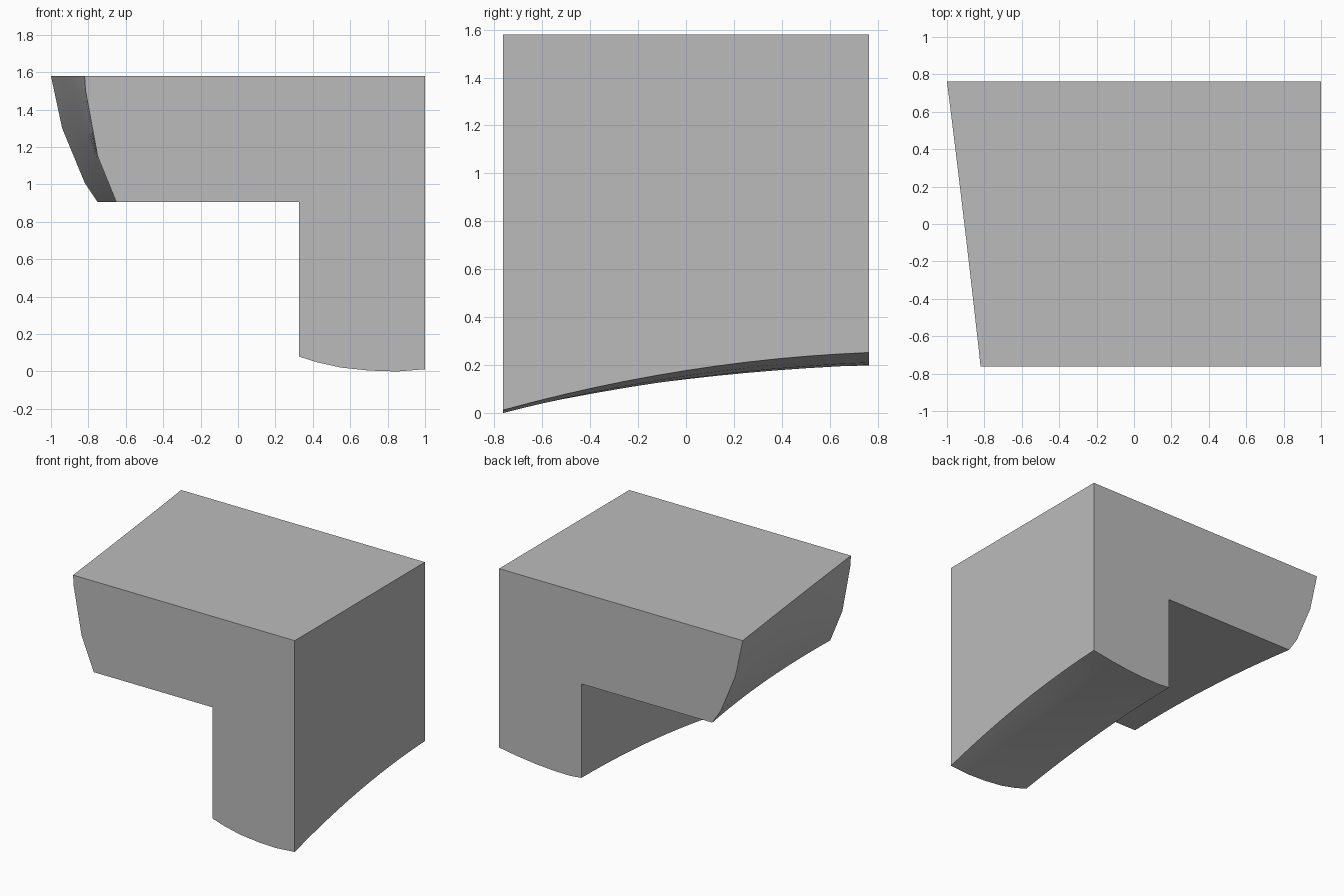
import bpy
import bmesh
import math

cube = bpy.data.objects.get("Cube")
if cube:
    bpy.data.objects.remove(cube, do_unlink=True)

TOP, LEDGE, LEG_IN, SIDE, HALF = 1.58, 0.905, 0.325, 1.0, 0.763
STEPS = 12

# Curved outer edge: height, x at front, x at back, bow at the middle
edge_rows = [(TOP, -0.82, -1.0, 0.003), (1.5, -0.815, -0.983, 0.008),
             (1.3, -0.778, -0.94, 0.02), (1.15, -0.75, -0.878, 0.03),
             (1.01, -0.693, -0.82, 0.035), (LEDGE, -0.65, -0.75, 0.038)]

# Curved underside of the leg: x, height at front, height at back, bow
foot_rows = [(LEG_IN, 0.08, 0.207, 0.03), (0.42, 0.05, 0.198, 0.03),
             (0.55, 0.021, 0.2, 0.03), (0.7, 0.005, 0.21, 0.035),
             (0.85, 0.0, 0.228, 0.04), (SIDE, 0.012, 0.252, 0.045)]


def bowed(front, back, bow, t):
    return front + (back - front) * t + 4 * bow * t * (1 - t)


def section(t):
    """Outline of the block at depth t, from front (0) to back (1)."""
    outline = [(bowed(f, b, s, t), z) for z, f, b, s in edge_rows]
    outline.append((LEG_IN, LEDGE))
    outline += [(x, bowed(f, b, s, t)) for x, f, b, s in foot_rows]
    outline.append((SIDE, TOP))
    return outline


# Single grey finish
grey = bpy.data.materials.new("plain_grey")
grey.use_nodes = True
colour = (0.5, 0.5, 0.5, 1)
grey.diffuse_color = colour
grey.node_tree.nodes["Principled BSDF"].inputs["Base Color"].default_value = colour

# Loft the sections into one closed block
bm = bmesh.new()
rings = []
for i in range(STEPS + 1):
    t = i / STEPS
    y = HALF * (2 * t - 1)
    rings.append([bm.verts.new((x, y, z)) for x, z in section(t)])
count = len(rings[0])
for a, b in zip(rings, rings[1:]):
    for k in range(count):
        n = (k + 1) % count
        bm.faces.new((a[k], a[n], b[n], b[k]))
bm.faces.new(rings[0])
bm.faces.new(rings[-1][::-1])
bmesh.ops.recalc_face_normals(bm, faces=bm.faces)

mesh = bpy.data.meshes.new("corner_block")
bm.to_mesh(mesh)
bm.free()
mesh.materials.append(grey)
block = bpy.data.objects.new("corner_block", mesh)
bpy.context.collection.objects.link(block)

# Smooth the curved faces, keep the corners crisp
bpy.ops.object.select_all(action='DESELECT')
block.select_set(True)
bpy.context.view_layer.objects.active = block
bpy.ops.object.shade_smooth_by_angle(angle=math.radians(30))
